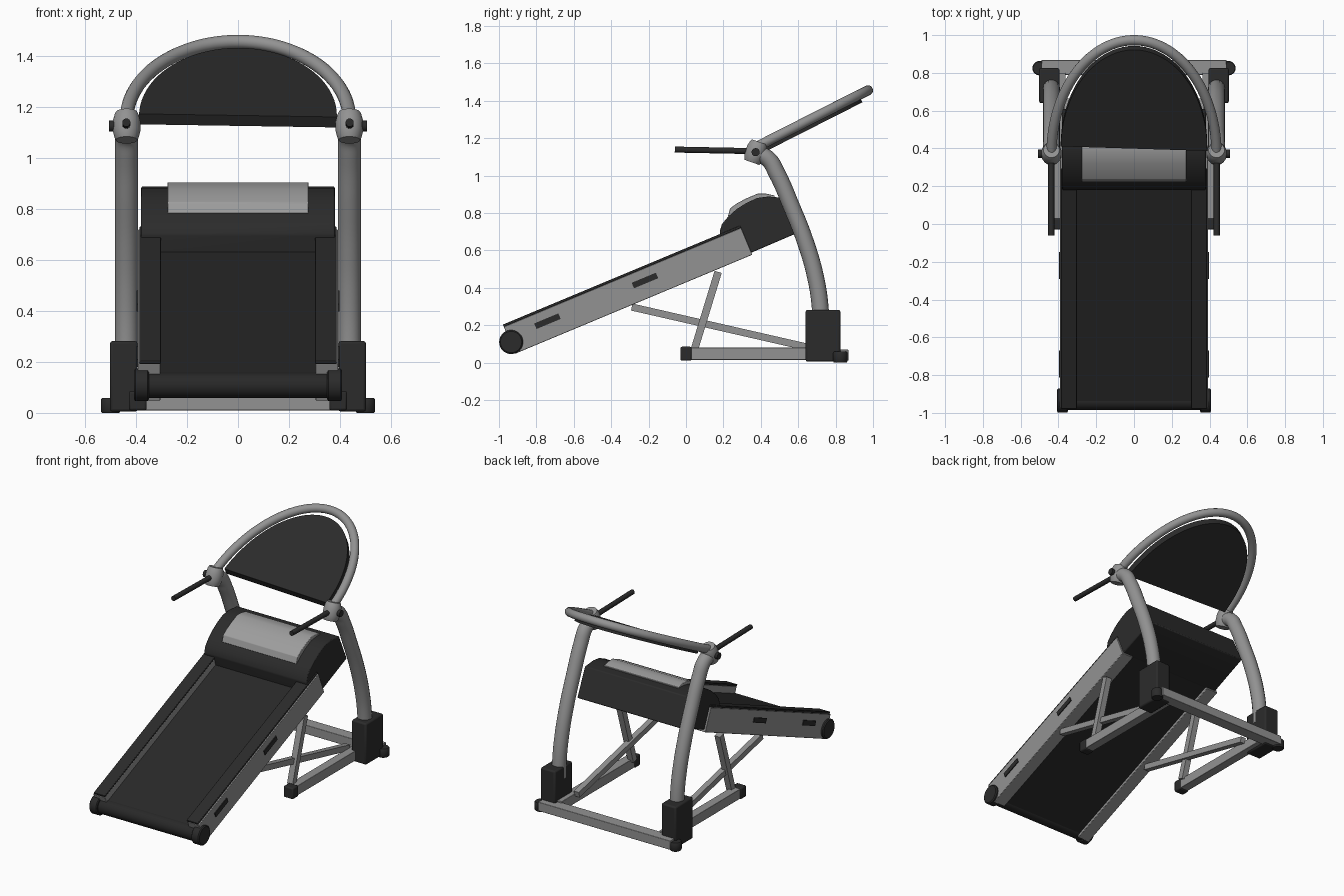
import bpy, bmesh, math
from mathutils import Vector

if "Cube" in bpy.data.objects:
    bpy.data.objects.remove(bpy.data.objects["Cube"])


def material(name, c):
    m = bpy.data.materials.new(name)
    m.diffuse_color = (*c, 1)
    m.use_nodes = True
    m.node_tree.nodes["Principled BSDF"].inputs["Base Color"].default_value = m.diffuse_color
    return m


DARK = material("black plastic", (0.024, 0.024, 0.024))
BELT = material("belt rubber", (0.021, 0.021, 0.021))
GREY = material("grey metal", (0.29, 0.29, 0.29))
PANEL = material("light grey panel", (0.34, 0.34, 0.34))


def finish(name, bm, mat, bevel=0, mirror=False):
    bmesh.ops.recalc_face_normals(bm, faces=bm.faces)
    me = bpy.data.meshes.new(name)
    bm.to_mesh(me)
    bm.free()
    me.materials.append(mat)
    me.shade_smooth()
    me.set_sharp_from_angle(angle=math.radians(35))
    ob = bpy.data.objects.new(name, me)
    bpy.context.collection.objects.link(ob)
    if bevel:
        b = ob.modifiers.new("Bevel", 'BEVEL')
        b.width, b.segments, b.limit_method = bevel, 2, 'ANGLE'
    if mirror:
        ob.modifiers.new("Mirror", 'MIRROR')
    return ob


def prism(name, profile, x0, x1, mat, bevel=0, mirror=False):
    """Side profile of (y, z) points extruded from x0 to x1."""
    bm = bmesh.new()
    f = bm.faces.new([bm.verts.new((x0, y, z)) for y, z in profile])
    r = bmesh.ops.extrude_face_region(bm, geom=[f])
    bmesh.ops.translate(bm, vec=(x1 - x0, 0, 0),
                        verts=[v for v in r['geom'] if isinstance(v, bmesh.types.BMVert)])
    return finish(name, bm, mat, bevel, mirror)


def rect(y0, y1, z0, z1):
    return [(y0, z0), (y1, z0), (y1, z1), (y0, z1)]


def bar(a, b, w):
    """Profile of a straight bar of width w from a to b."""
    a, b = Vector(a), Vector(b)
    d = (b - a).normalized() * w / 2
    n = Vector((-d.y, d.x))
    return [a - n, b - n, b + n, a + n]


def lathe(name, centre, axis, rings, mat, mirror=False, seg=32):
    """Rings of (offset along axis, radius) around a centre."""
    bm = bmesh.new()
    q = Vector(axis).to_track_quat('Z', 'Y')
    loops = []
    for h, r in rings:
        loops.append([bm.verts.new(Vector(centre) + q @ Vector((
            r * math.cos(math.tau * i / seg), r * math.sin(math.tau * i / seg), h))) for i in range(seg)])
    for a, b in zip(loops, loops[1:]):
        for i in range(seg):
            j = (i + 1) % seg
            bm.faces.new((a[i], a[j], b[j], b[i]))
    bm.faces.new(loops[0])
    bm.faces.new(loops[-1])
    return finish(name, bm, mat, 0, mirror)


def tube(name, pts, radius, mat, mirror=False):
    """Smooth round tube along a path."""
    cu = bpy.data.curves.new(name, 'CURVE')
    cu.dimensions = '3D'
    cu.bevel_depth, cu.bevel_resolution, cu.use_fill_caps = radius, 6, True
    cu.resolution_u = 8
    sp = cu.splines.new('BEZIER')
    sp.bezier_points.add(len(pts) - 1)
    for bp, p in zip(sp.bezier_points, pts):
        bp.co = p
        bp.handle_left_type = bp.handle_right_type = 'AUTO'
    tmp = bpy.data.objects.new(name + "_path", cu)
    bpy.context.collection.objects.link(tmp)
    bpy.context.view_layer.update()
    me = bpy.data.meshes.new_from_object(tmp.evaluated_get(bpy.context.evaluated_depsgraph_get()))
    bpy.data.objects.remove(tmp)
    bm = bmesh.new()
    bm.from_mesh(me)
    bpy.data.meshes.remove(me)
    for f in bm.faces:
        f.material_index = 0
    return finish(name, bm, mat, 0, mirror)


# Tilted running deck: s runs up the slope, n is square to it
SLOPE = math.radians(22.65)
C, S = math.cos(SLOPE), math.sin(SLOPE)


def deck(s0, s1, n0, n1):
    return [(-0.935 + s * C - n * S, 0.11 + s * S + n * C)
            for s, n in ((s0, n0), (s1, n0), (s1, n1), (s0, n1))]


prism("side_rail", deck(-0.005, 1.37, -0.066, 0.09), 0.305, 0.392, GREY, 0.003, True)
prism("rail_top_cover", deck(-0.005, 1.37, 0.09, 0.103), 0.303, 0.386, DARK, 0.003, True)
prism("running_belt", deck(0, 1.42, -0.048, 0.045), -0.305, 0.305, BELT)
for i, s in enumerate((0.222, 0.787)):
    prism(f"rail_slot_{i + 1}", deck(s - 0.07, s + 0.07, 0.012, 0.044), 0.385, 0.398, DARK, 0, True)
lathe("end_roller", (0, -0.935, 0.108), (1, 0, 0), [(-0.37, 0.05), (0.37, 0.05)], BELT)
lathe("roller_cap", (0.38, -0.935, 0.11), (1, 0, 0),
      [(-0.03, 0.057), (-0.025, 0.064), (0.022, 0.064), (0.028, 0.057)], DARK, True)

# Motor hood with a raised panel
prism("motor_hood", [(0.205, 0.60), (0.18, 0.70), (0.192, 0.74), (0.225, 0.78), (0.27, 0.82),
                     (0.32, 0.852), (0.38, 0.88), (0.44, 0.888), (0.53, 0.88),
                     (0.612, 0.70), (0.35, 0.588)], -0.38, 0.38, DARK, 0.006)
prism("hood_panel", [(0.224, 0.782), (0.236, 0.825), (0.27, 0.85), (0.32, 0.877), (0.385, 0.904),
                     (0.43, 0.903), (0.475, 0.893), (0.47, 0.86), (0.35, 0.82)], -0.277, 0.277, PANEL, 0.003)

# Base frame
prism("upright_foot", rect(0.64, 0.825, 0.005, 0.282), 0.394, 0.502, DARK, 0.01, True)
prism("base_bar", rect(0.0, 0.80, 0.015, 0.08), 0.362, 0.422, GREY, 0.003, True)
prism("base_bar_cap", rect(-0.03, 0.03, 0.01, 0.085), 0.358, 0.428, DARK, 0.008, True)
prism("rear_crossbar", rect(0.79, 0.868, 0.01, 0.07), -0.49, 0.49, GREY, 0.003)
lathe("crossbar_foot", (0.50, 0.825, 0.029), (0, 0, 1),
      [(-0.029, 0.034), (-0.023, 0.038), (0.023, 0.038), (0.029, 0.034)], DARK, True)

# Scissor struts under the deck
prism("long_strut", bar((0.66, 0.08), (-0.29, 0.297), 0.038), 0.33, 0.368, GREY, 0, True)
prism("short_strut", bar((0.045, 0.07), (0.172, 0.485), 0.04), 0.345, 0.386, GREY, 0, True)

# Curved uprights and their joints
JX, JY, JZ = 0.437, 0.372, 1.125
tube("upright", [(JX, y, z) for y, z in ((0.72, 0.2), (0.717, 0.3), (0.692, 0.46), (0.637, 0.65),
                                         (0.562, 0.84), (0.487, 1.01), (0.437, 1.09), (0.37, 1.12))],
     0.045, GREY, True)
lathe("joint_barrel", (JX, JY, JZ), (0, 0.33, 0.94),
      [(-0.058, 0.042), (-0.045, 0.048), (-0.02, 0.054), (0.02, 0.054), (0.045, 0.048), (0.058, 0.042)],
      GREY, True)
lathe("joint_bolt", (0.45, JY, JZ), (1, 0, 0), [(-0.05, 0.022), (0.057, 0.022)], DARK, True, 12)
lathe("handle", (JX + 0.001, 0.14, 1.135), (0, -1, 0.02), [(-0.2, 0.016), (0.2, 0.016)], DARK, True, 16)

# Tilted arch and console plate share one plane: u across, v up the tilt
TILT = math.radians(26.9)


def plane(u, v, off=0):
    return (u, 0.37 + v * math.cos(TILT) - off * math.sin(TILT),
            1.15 + v * math.sin(TILT) + off * math.cos(TILT))


tube("arch_tube", [plane(JX * math.cos(math.pi * i / 24), 0.676 * math.sin(math.pi * i / 24))
                   for i in range(25)], 0.027, GREY)

bm = bmesh.new()
arc = [(0.388 * math.cos(math.pi * i / 40), 0.03 + 0.59 * math.sin(math.pi * i / 40)) for i in range(1, 40)]
outline = [(0.388, 0.02)] + arc + [(-0.388, 0.047)]
top = [bm.verts.new(plane(u, v, 0.002)) for u, v in outline]
low = [bm.verts.new(plane(u, v, -0.044)) for u, v in outline]
bm.faces.new(top)
bm.faces.new(low)
for i in range(len(top)):
    bm.faces.new((top[i - 1], top[i], low[i], low[i - 1]))
finish("console_plate", bm, DARK)
